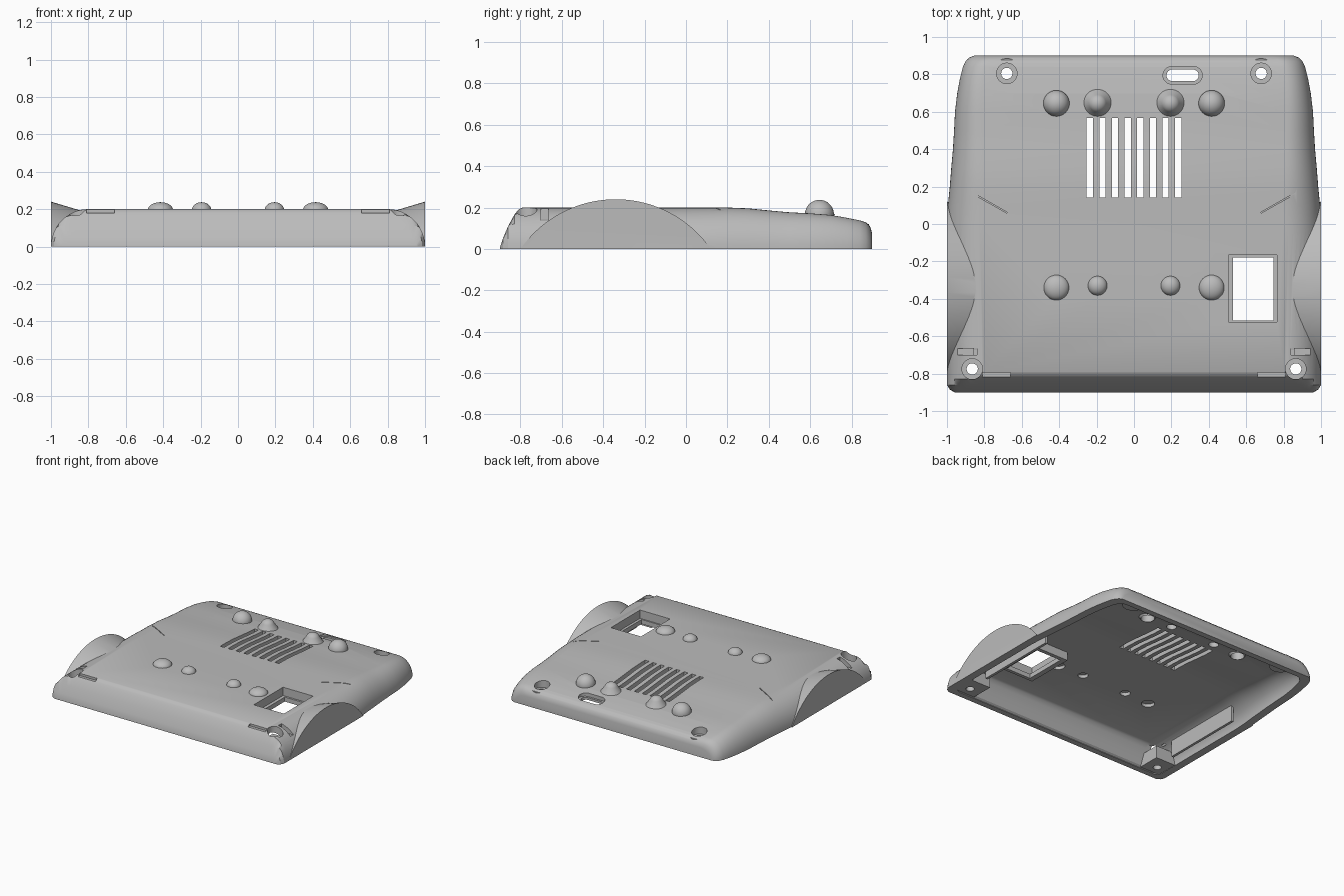
import bpy, bmesh, math
from mathutils import Matrix

cube = bpy.data.objects.get("Cube")
if cube:
    bpy.data.objects.remove(cube, do_unlink=True)

grey = bpy.data.materials.new("warm_grey_plastic")
grey.use_nodes = True
grey.diffuse_color = (0.5, 0.5, 0.5, 1)
grey.node_tree.nodes["Principled BSDF"].inputs["Base Color"].default_value = (0.5, 0.5, 0.5, 1)


def finish(name, bm):
    bmesh.ops.recalc_face_normals(bm, faces=bm.faces)
    mesh = bpy.data.meshes.new(name)
    bm.to_mesh(mesh)
    bm.free()
    ob = bpy.data.objects.new(name, mesh)
    mesh.materials.append(grey)
    bpy.context.collection.objects.link(ob)
    return ob


def prism(name, outline, z0, z1):
    bm = bmesh.new()
    low = [bm.verts.new((x, y, z0)) for x, y in outline]
    high = [bm.verts.new((x, y, z1)) for x, y in outline]
    bm.faces.new(low)
    bm.faces.new(high)
    n = len(low)
    for i in range(n):
        j = (i + 1) % n
        bm.faces.new((low[i], low[j], high[j], high[i]))
    return finish(name, bm)


def box(name, x0, x1, y0, y1, z0, z1):
    x0, x1 = sorted((x0, x1))
    return prism(name, [(x0, y0), (x1, y0), (x1, y1), (x0, y1)], z0, z1)


def stadium(name, x, y, half, r, z0, z1):
    pts = []
    for i in range(32):
        a = math.tau * (i + 0.5) / 32
        shift = half if math.cos(a) > 0 else -half
        pts.append((x + shift + r * math.cos(a), y + r * math.sin(a)))
    return prism(name, pts, z0, z1)


def disc(name, x, y, r, z0, z1):
    return stadium(name, x, y, 0, r, z0, z1)


def cone(name, r1, r2, depth, matrix, segments=40):
    bm = bmesh.new()
    bmesh.ops.create_cone(bm, cap_ends=True, segments=segments, radius1=r1,
                          radius2=r2, depth=depth, matrix=matrix)
    return finish(name, bm)


def combine(target, tool, operation):
    mod = target.modifiers.new("join", "BOOLEAN")
    mod.operation = operation
    mod.solver = "EXACT"
    mod.object = tool
    bpy.context.view_layer.objects.active = target
    bpy.ops.object.modifier_apply(modifier=mod.name)
    bpy.data.objects.remove(tool, do_unlink=True)


def add(tool):
    combine(case, tool, "UNION")


def cut(tool):
    combine(case, tool, "DIFFERENCE")


# Stations along the case: y, half width, top height, side arc height, side arc width
STATIONS = [
    (-.9, .96, .006, .2, .2), (-.885, .985, .05, .2, .2), (-.86, 1, .11, .2, .2),
    (-.83, 1, .165, .2, .2), (-.81, 1, .19, .2, .2), (-.79, 1, .2, .2, .2),
    (0, 1, .2, .2, .2), (.1, .995, .2, .2, .2), (.2, .985, .2, .2, .18),
    (.3, .977, .196, .196, .17), (.4, .968, .186, .186, .16), (.5, .962, .177, .177, .15),
    (.6, .957, .172, .172, .14), (.7, .945, .164, .164, .13), (.78, .93, .15, .15, .12),
    (.84, .915, .138, .138, .12), (.87, .9, .128, .128, .12), (.89, .88, .108, .108, .12),
    (.9, .855, .075, .075, .12),
]


def loft(name, inset, roof, squeeze, bottom):
    bm = bmesh.new()
    rings = []
    for y, w, h, side, rx in STATIONS:
        w, h, side = w - inset, max(h - roof, .004), max(side - roof, .01)
        half = [(w, bottom)] if bottom < 0 else []
        for i in range(13):
            a = math.pi / 2 * i / 12
            half.append((w - rx * (1 - math.cos(a)), min(h, side * math.sin(a))))
        pts = half + [(-x, z) for x, z in reversed(half)]
        rings.append([bm.verts.new((x, y * squeeze, z)) for x, z in pts])
    for a, b in zip(rings, rings[1:]):
        for i in range(len(a)):
            j = (i + 1) % len(a)
            bm.faces.new((a[i], a[j], b[j], b[i]))
    bm.faces.new(rings[0])
    bm.faces.new(rings[-1])
    return finish(name, bm)


case = loft("rear_case", 0, 0, 1, 0)

# Arched side grips, tapering inward
for s in (1, -1):
    turn = Matrix.Translation((s * .9, -.34, -.321)) @ Matrix.Rotation(s * math.pi / 2, 4, "Y")
    add(cone("side_grip", .501, .561, .2, turn, 128))
cut(box("ground_trim", -2, 2, -2, 2, -1, 0))

# Hollow interior
cut(loft("interior", .06, .035, .95, -.05))

# Corner posts, back posts and inner side ribs
for s in (1, -1):
    add(box("front_post", s * .77, s * .945, -.845, -.67, .003, .1))
    add(disc("back_post", s * .68, .805, .08, .06, .12))
    add(box("inner_rib", s * .85, s * .87, -.6, .06, .01, .165))

# Window surround
add(box("window_surround", .49, .78, -.54, -.15, .1, .185))
cut(box("window_recess", .505, .765, -.525, -.165, .135, .3))
cut(box("window_opening", .53, .745, -.515, -.18, 0, .3))

# Domed feet with hollow undersides
FEET = [(.415, .645, .07, .167, .07), (.195, .645, .052, .185, .05),
        (.415, -.34, .068, .195, .042), (.195, -.33, .052, .195, .042)]
for s in (1, -1):
    for x, y, r, z, rise in FEET:
        bm = bmesh.new()
        shape = Matrix.Translation((s * x, y, z)) @ Matrix.Diagonal((r, r, rise, 1))
        bmesh.ops.create_uvsphere(bm, u_segments=32, v_segments=18, radius=1, matrix=shape)
        add(finish("foot", bm))
        if y > 0 and r < .06:
            add(cone("foot_skirt", .075, .047, .04, Matrix.Translation((s * x, y, .185))))
        cut(disc("foot_pocket", s * x, y, r * .7, .05, .19))

# Ventilation slots
for i in range(8):
    x = (i - 3.5) * .0675
    cut(box("vent_slot", x - .017, x + .017, .143, .567, .05, .3))

# Oval cable port
cut(stadium("port_recess", .26, .795, .058, .047, .128, .3))
cut(stadium("port_opening", .26, .795, .055, .031, .05, .3))

for s in (1, -1):
    # Screw holes with counterbores
    for x, y, floor in ((.865, -.775, .08), (.68, .805, .1)):
        cut(disc("counterbore", s * x, y, .055, floor, .3))
        cut(disc("screw_hole", s * x, y, .03, -.05, .3))
    # Front corner notches and shallow ledges
    cut(box("corner_notch", s * .84, s * .945, -.7, -.665, .135, .3))
    cut(box("front_ledge", s * .66, s * .81, -.83, -.795, .18, .3))
    # Fine seam ahead of each grip
    cut(prism("grip_seam", [(s * .68, .058), (s * .9, .183), (s * .9, .189), (s * .68, .064)],
              .188, .3))

bpy.ops.object.select_all(action="DESELECT")
case.select_set(True)
bpy.context.view_layer.objects.active = case
bpy.ops.object.shade_smooth_by_angle(angle=math.radians(28))
